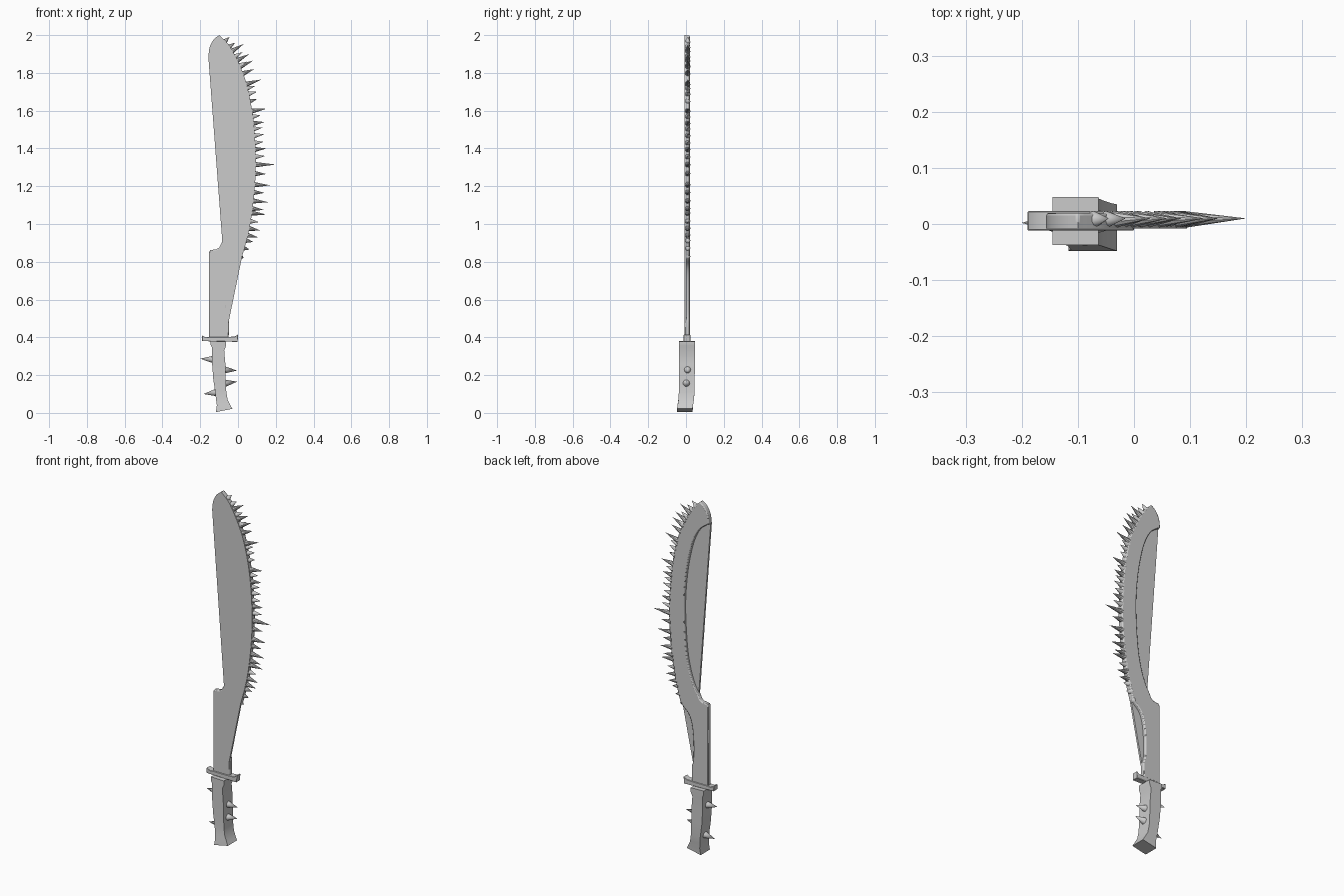
import bpy, bmesh
from mathutils import Vector

if "Cube" in bpy.data.objects:
    bpy.data.objects.remove(bpy.data.objects["Cube"])


def finish(name, bm, smooth=True):
    bmesh.ops.recalc_face_normals(bm, faces=bm.faces)
    me = bpy.data.meshes.new(name)
    bm.to_mesh(me)
    bm.free()
    ob = bpy.data.objects.new(name, me)
    bpy.context.collection.objects.link(ob)
    if smooth:
        bpy.ops.object.select_all(action='DESELECT')
        bpy.context.view_layer.objects.active = ob
        ob.select_set(True)
        bpy.ops.object.shade_smooth_by_angle(angle=0.6)
    return ob


def spline(pts, n=4):
    """Catmull-Rom curve through the points."""
    p = [Vector(q) for q in pts]
    p = [2 * p[0] - p[1]] + p + [2 * p[-1] - p[-2]]
    out = []
    for a, b, c, d in zip(p, p[1:], p[2:], p[3:]):
        for i in range(n):
            t = i / n
            out.append(0.5 * (2 * b + (c - a) * t + (2 * a - 5 * b + 4 * c - d) * t * t
                              + (3 * b - a - 3 * c + d) * t ** 3))
    return out + [p[-2]]


def plate(name, outline, y0, y1, bevel=0.0, segments=2):
    """Front-view outline (x, z) given thickness from y0 to y1."""
    bm = bmesh.new()
    face = bm.faces.new([bm.verts.new((x, y0, z)) for x, z in outline])
    ext = bmesh.ops.extrude_face_region(bm, geom=[face])
    for v in ext['geom']:
        if isinstance(v, bmesh.types.BMVert):
            v.co.y = y1
    ob = finish(name, bm)
    if bevel:
        m = ob.modifiers.new('bevel', 'BEVEL')
        m.width, m.segments, m.limit_method, m.angle_limit = bevel, segments, 'ANGLE', 1.2
    return ob


def spikes(name, pairs, radius, sides=10):
    """Cones from base point to tip point."""
    bm = bmesh.new()
    for base, tip in pairs:
        base, tip = Vector(base), Vector(tip)
        d = tip - base
        new = bmesh.ops.create_cone(bm, cap_ends=True, segments=sides, radius1=radius,
                                    radius2=0, depth=d.length)['verts']
        bmesh.ops.rotate(bm, verts=new, matrix=Vector((0, 0, 1)).rotation_difference(d).to_matrix())
        bmesh.ops.translate(bm, verts=new, vec=(base + tip) / 2)
    return finish(name, bm)


# Shared curves, tip downwards
tip_curve = spline([(-.157, 1.885), (-.15, 1.935), (-.13, 1.975), (-.10, 2.0)])
outer = spline([(-.10, 2.0), (-.05, 1.95), (.005, 1.85), (.043, 1.75), (.075, 1.6), (.09, 1.45),
                (.094, 1.3), (.085, 1.15), (.065, 1.0), (.042, .9), (.022, .83)])
inner = spline([(-.085, .905), (-.06, .95), (-.033, 1.03), (-.012, 1.15), (0, 1.35), (-.006, 1.5),
                (-.025, 1.64), (-.055, 1.76), (-.095, 1.84), (-.145, 1.882)])

# Thin flat blade
plate('blade_sheet', tip_curve[:-1] + outer + [(-.05, .48), (-.06, .46), (-.075, .8)], -.008, .003)

# Raised back spine: rim along the spiked edge, running down into the tang
tang_right = spline([(.005, .81), (-.03, .775), (-.05, .72), (-.06, .62), (-.058, .52),
                     (-.048, .48), (-.05, .38)], 3)
tang_left = [(-.153, .38), (-.153, .85), (-.147, .862), (-.115, .866), (-.1, .875)]
plate('blade_spine', tip_curve[:-1] + outer + tang_right + tang_left + inner, -.007, .02, .005)

# Blade spikes: tips grow from the nearest point on the outer edge
tips = [(-.045, 1.99), (-.015, 1.96), (.03, 1.953), (.025, 1.91), (.06, 1.9), (.05, 1.86),
        (.08, 1.865), (.085, 1.82), (.125, 1.765), (.09, 1.73), (.1, 1.7), (.1, 1.66),
        (.15, 1.61), (.12, 1.575), (.14, 1.54), (.13, 1.51), (.14, 1.475), (.135, 1.435),
        (.15, 1.4), (.145, 1.36), (.2, 1.315), (.15, 1.265), (.17, 1.205), (.14, 1.165),
        (.16, 1.115), (.135, 1.075), (.15, 1.05), (.11, 1.01), (.12, .965), (.105, .93),
        (.08, .905), (.06, .865), (.03, .82)]
pairs = []
for t in tips:
    t = Vector(t)
    b = min(outer, key=lambda q: (q + Vector((0, .012)) - t).length)
    # short segments make the nearest point coarse, so slide along the edge
    i = max(1, min(len(outer) - 2, outer.index(b)))
    tangent = (outer[i + 1] - outer[i - 1]).normalized()
    b = b + tangent * max(-.03, min(.03, (t - b).dot(tangent) * .85))
    b = b - (t - b).normalized() * .008
    pairs.append(((b.x, .008, b.y), (t.x, .01, t.y)))
spikes('blade_spikes', pairs, .0155)

# Guard with upturned ends
plate('guard', [(-.19, .38), (-.002, .376), (0, .415), (-.018, .404), (-.06, .402), (-.15, .402),
                (-.17, .4), (-.19, .41)], -.012, .023, .002, 1)

# Grip: rings of left x, left z, right x, right z, front y, back y
rings = [(-.117, .004, -.03, .022, -.048, .035), (-.112, .04, -.04, .04, -.045, .037),
         (-.117, .075, -.055, .07, -.04, .042), (-.12, .105, -.062, .11, -.038, .045),
         (-.131, .18, -.065, .18, -.037, .046), (-.137, .26, -.067, .26, -.037, .047),
         (-.137, .345, -.073, .33, -.037, .047), (-.145, .36, -.063, .355, -.037, .048),
         (-.145, .38, -.063, .378, -.037, .048)]
bm = bmesh.new()
loops = [[bm.verts.new(c) for c in ((xl, y0, zl), (xr, y0, zr), (xr, y1, zr), (xl, y1, zl))]
         for xl, zl, xr, zr, y0, y1 in rings]
for a, b in zip(loops, loops[1:]):
    for i in range(4):
        j = (i + 1) % 4
        bm.faces.new((a[i], a[j], b[j], b[i]))
bm.faces.new(loops[0])
bm.faces.new(loops[-1])
finish('grip', bm)

# Grip spikes
spikes('grip_spikes', [((-.13, .002, .283), (-.2, .002, .287)), ((-.115, 0, .108), (-.182, 0, .1)),
                       ((-.075, .008, .228), (-.005, .008, .224)),
                       ((-.07, .002, .157), (-.005, .002, .165))], .02, 12)
